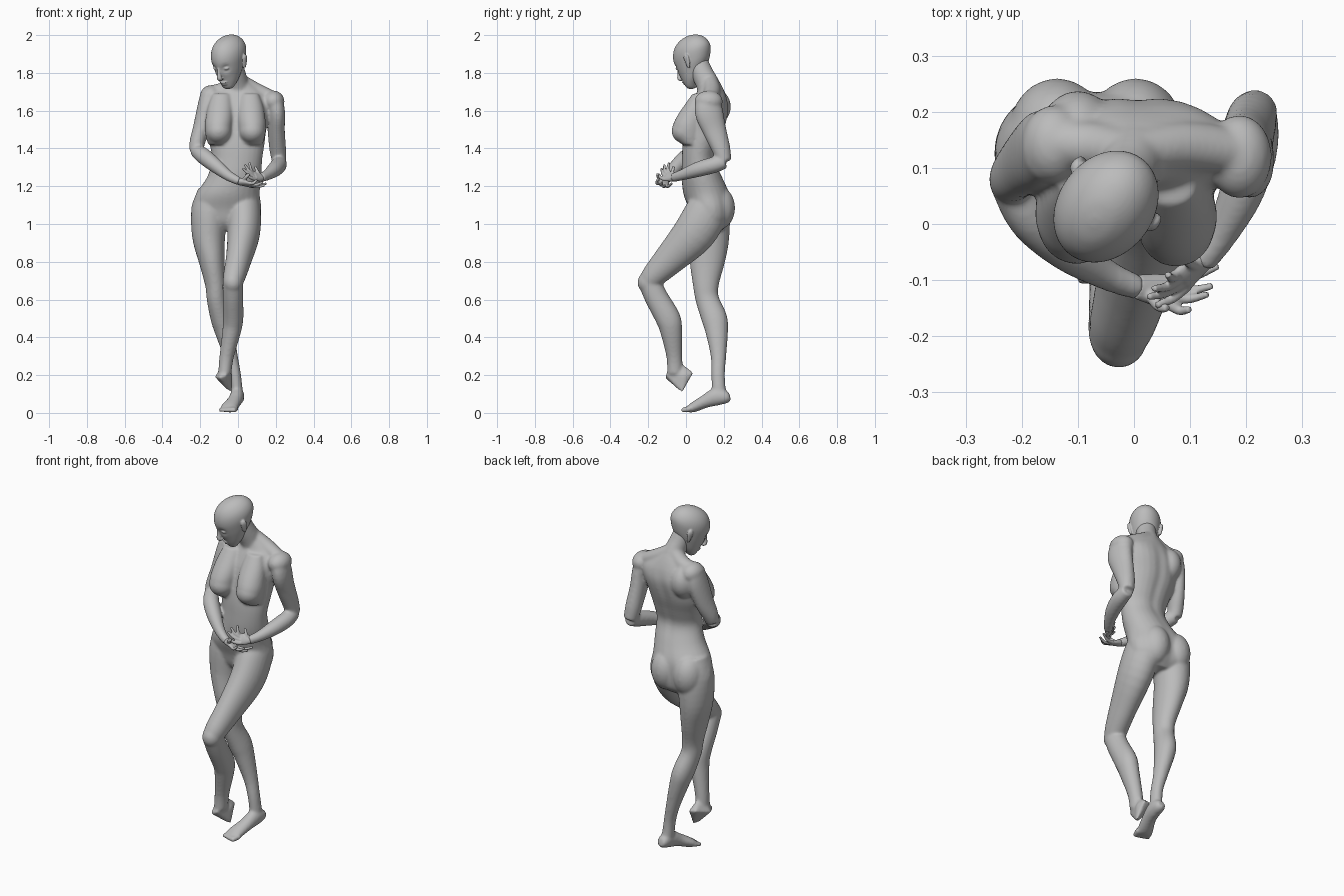
import bpy, bmesh, math
from mathutils import Vector, Matrix

if "Cube" in bpy.data.objects:
    bpy.data.objects.remove(bpy.data.objects["Cube"])

grey = bpy.data.materials.new("plain grey")
grey.use_nodes = True
grey.diffuse_color = (0.5, 0.5, 0.5, 1)
grey.node_tree.nodes["Principled BSDF"].inputs["Base Color"].default_value = (0.5, 0.5, 0.5, 1)


def catmull(p, t):
    a, b, c, d = p
    return 0.5 * (2 * b + (c - a) * t + (2 * a - 5 * b + 4 * c - d) * t * t + (3 * b - a - 3 * c + d) * t ** 3)


def loft(bm, stations, ref=(1, 0, 0), flat=False, n=28, steps=4):
    """Elliptical tube through (x, y, z, half width, half depth, groove) stations."""
    st = [Vector(tuple(s) + ((s[3],) if len(s) == 4 else ()) + ((0,) if len(s) < 6 else ())) for s in stations]
    pts = []
    for i in range(len(st) - 1):
        quad = (st[max(i - 1, 0)], st[i], st[i + 1], st[min(i + 2, len(st) - 1)])
        pts += [catmull(quad, k / steps) for k in range(steps)]
    pts.append(st[-1])
    rings = []
    for i, p in enumerate(pts):
        t = Vector((0, 0, 1))
        if not flat:
            t = (Vector(pts[min(i + 1, len(pts) - 1)][:3]) - Vector(pts[max(i - 1, 0)][:3])).normalized()
        side = Vector(ref)
        side = (side - t * side.dot(t)).normalized()
        deep = t.cross(side)
        ring = []
        for k in range(n):
            a = 2 * math.pi * k / n
            g = 1 - p[5] * math.exp(-((a - math.pi / 2) / 0.2) ** 2)
            ring.append(bm.verts.new(Vector(p[:3]) + side * p[3] * math.cos(a) + deep * p[4] * g * math.sin(a)))
        rings.append(ring)
    for r, s in zip(rings, rings[1:]):
        for k in range(n):
            bm.faces.new((r[k], r[(k + 1) % n], s[(k + 1) % n], s[k]))
    bm.faces.new(rings[0][::-1])
    bm.faces.new(rings[-1])


def ball(bm, c, r):
    m = Matrix.Translation(c) @ Matrix.Diagonal((*r, 1))
    bmesh.ops.create_uvsphere(bm, u_segments=24, v_segments=16, radius=1, matrix=m)


def finish(name, bm, voxel, smooth):
    """Fuse the overlapping parts into one smooth skin."""
    bmesh.ops.recalc_face_normals(bm, faces=bm.faces)
    me = bpy.data.meshes.new(name)
    bm.to_mesh(me)
    bm.free()
    me.materials.append(grey)
    ob = bpy.data.objects.new(name, me)
    bpy.context.collection.objects.link(ob)
    rm = ob.modifiers.new("fuse", 'REMESH')
    rm.mode, rm.voxel_size, rm.use_smooth_shade = 'VOXEL', voxel, True
    sm = ob.modifiers.new("soften", 'SMOOTH')
    sm.factor, sm.iterations = 0.5, smooth


# ---- body: torso, limbs and feet ----
bm = bmesh.new()
loft(bm, [(-.065, .13, .965, .1, .06), (-.065, .135, 1.01, .17, .1, .1), (-.062, .13, 1.08, .186, .115, .1),
          (-.053, .11, 1.16, .168, .124, .05), (-.02, .085, 1.25, .143, .108, .03), (-.005, .068, 1.34, .133, .09, .08),
          (-.005, .08, 1.42, .145, .098, .1), (-.01, .103, 1.51, .162, .107, .1), (.005, .122, 1.6, .172, .107, .09),
          (.015, .13, 1.66, .165, .09, .05), (.01, .132, 1.71, .115, .068), (.005, .125, 1.75, .06, .055)], flat=True)
for x in (-.137, .003):                                 # buttocks
    ball(bm, (x, .165, 1.085), (.086, .095, .118))
for x, y in ((-.103, .005), (.075, 0)):                 # breasts
    ball(bm, (x, y, 1.492), (.07, .077, .068))
    loft(bm, [(x * .85, y + .065, 1.69, .045, .03), (x * .9, y + .05, 1.63, .064, .058), (x * .95, y + .03, 1.57, .072, .078),
              (x, y + .014, 1.52, .073, .084), (x, y + .012, 1.47, .069, .08), (x, y + .03, 1.42, .055, .05)], flat=True)
ball(bm, (-.1, .142, 1.62), (.075, .096, .1))           # right shoulder blade
for tip in ((-.145, .145, 1.692, .042), (.17, .13, 1.668, .042)):     # shoulder slopes
    loft(bm, [(-.003, .125, 1.765, .04), (tip[0] * .5, .138, 1.708, .045), tip], ref=(0, 1, 0))
loft(bm, [(.008, .14, 1.67, .07, .07), (0, .115, 1.74, .057, .062), (-.015, .085, 1.8, .054, .058),
          (-.03, .06, 1.86, .052, .056)])               # neck
# arms
ball(bm, (.188, .12, 1.65), (.058, .075, .056))
loft(bm, [(.185, .12, 1.66, .05, .066), (.2, .122, 1.59, .048, .076),
          (.202, .15, 1.5, .045, .064), (.21, .185, 1.4, .044, .05), (.218, .203, 1.33, .038, .038)], ref=(1, .2, 0))
loft(bm, [(.218, .208, 1.33, .036), (.215, .145, 1.312, .043), (.193, .06, 1.288, .04),
          (.155, -.02, 1.26, .029), (.12, -.07, 1.245, .024)])
ball(bm, (-.143, .142, 1.678), (.058, .07, .057))
loft(bm, [(-.152, .138, 1.69, .046, .062), (-.17, .132, 1.62, .045, .07),
          (-.195, .11, 1.51, .043, .06), (-.216, .085, 1.43, .041, .047), (-.221, .072, 1.385, .037)])
loft(bm, [(-.221, .075, 1.39, .037), (-.183, .012, 1.36, .043), (-.12, -.045, 1.31, .039),
          (-.05, -.09, 1.255, .028), (.01, -.115, 1.225, .022)], ref=(0, 1, 0))
# legs
loft(bm, [(-.135, .12, 1.18, .075, .085), (-.15, .125, 1.07, .097, .105), (-.155, .125, .93, .087, .104),
          (-.138, .112, .8, .068, .093), (-.12, .105, .68, .054, .069), (-.113, .113, .6, .052, .062), (-.09, .15, .5, .055, .068),
          (-.072, .163, .43, .05, .06), (-.038, .172, .3, .037, .041), (-.015, .17, .2, .031, .036),
          (-.005, .175, .1, .032, .038)])
loft(bm, [(.02, .13, 1.17, .075, .085), (.03, .11, 1.07, .09, .112), (.03, .042, .95, .086, .112), (.005, -.08, .82, .069, .086),
          (-.018, -.167, .73, .06, .066), (-.028, -.195, .69, .053, .058)])
ball(bm, (-.027, -.197, .69), (.053, .06, .06))         # bent knee
loft(bm, [(-.028, -.192, .69, .054, .06), (-.027, -.156, .61, .054, .062), (-.026, -.095, .5, .054, .066),
          (-.034, -.078, .43, .049, .058), (-.06, -.062, .3, .038, .042), (-.07, -.058, .21, .035, .042)])
# standing foot with toes
loft(bm, [(.002, .232, .09, .022, .022), (.0, .21, .085, .033, .036), (-.005, .16, .085, .037, .047),
          (-.02, .1, .06, .038, .035), (-.045, .04, .03, .045, .027), (-.055, .012, .019, .042, .017)])
for i in range(5):
    x, y, r = -.022 - i * .0175, -.02 + i * .005, .015 - i * .001
    loft(bm, [(x + .012, y + .045, .022, r), (x, y + .01, .016, r), (x - .003, y - .006, .014, r * .8)], n=12)
# lifted foot
hull = [bm.verts.new(v) for v in ((-.1, -.113, .185), (-.06, -.108, .2), (-.124, -.05, .19), (-.085, .033, .215),
        (-.043, .038, .21), (-.028, -.01, .2), (-.032, -.02, .106), (-.06, -.035, .122), (-.08, -.06, .26), (-.06, -.02, .26))]
bmesh.ops.convex_hull(bm, input=hull)
finish("body", bm, .007, 10)

# ---- head, shaped facing -y then bowed and turned ----
bm = bmesh.new()
loft(bm, [(0, -.072, -.163, .018, .015), (0, -.07, -.15, .034, .032), (0, -.053, -.125, .05, .055),
          (0, -.036, -.09, .064, .076), (0, -.018, -.05, .076, .1), (0, -.003, 0, .085, .115), (0, .002, .04, .08, .107),
          (0, .003, .072, .061, .083), (0, .003, .092, .034, .047), (0, .003, .099, .008, .01)], flat=True, n=48)
for v in bm.verts:                                      # eye sockets
    for s in (-1, 1):
        d = (v.co - Vector((s * .036, -.105, -.035))).length
        v.co.y += .012 * math.exp(-(d / .02) ** 2)
loft(bm, [(0, -.108, -.02, .007, .01), (0, -.122, -.055, .009, .012), (0, -.132, -.08, .014, .012),
          (0, -.118, -.09, .012, .008)])                # nose
ball(bm, (0, -.107, -.112), (.024, .012, .006))         # lips
ball(bm, (0, -.104, -.124), (.02, .012, .007))
for s in (-1, 1):
    ball(bm, (s * .034, -.094, -.036), (.017, .014, .009))     # eyes
    loft(bm, [(s * .077, .0, -.078, .006, .007), (s * .083, .008, -.05, .008, .014),
              (s * .088, .014, -.022, .008, .016), (s * .086, .01, -.008, .004, .008)])   # ears
pose = Matrix.Translation((-.047, .035, 1.898)) @ Matrix.Rotation(math.radians(-37), 4, 'Z') @ Matrix.Rotation(math.radians(25), 4, 'X')
bm.transform(pose)
finish("head", bm, .004, 4)


# ---- hands ----
def hand(name, wrist, palm, across, thumb, tips, lift):
    bm = bmesh.new()
    w, p, a = Vector(wrist), Vector(palm), Vector(across)
    mid = w.lerp(p, .55)
    loft(bm, [(*w, .022, .02), (*mid, .03, .015), (*p, .033, .012)], ref=a)
    for i, tip in enumerate(tips):
        base = p + a * (.024 - .016 * i)
        bend = base.lerp(Vector(tip), .5) + Vector((0, -.006, lift))
        loft(bm, [(*base, .01), (*bend, .0085), (*tip, .006)], ref=a, n=12)
    base = w.lerp(p, .3)
    bend = base.lerp(Vector(thumb), .55) + a * .012
    loft(bm, [(*base, .013), (*bend, .01), (*thumb, .007)], ref=a, n=12)
    finish(name, bm, .0035, 2)


hand("left_hand", (.125, -.06, 1.246), (.085, -.1, 1.255), (.45, -.4, -.8), (.09, -.065, 1.305),
     [(.04, -.145, 1.265), (.025, -.13, 1.295), (.035, -.115, 1.315), (.06, -.09, 1.325)], -.006)
hand("right_hand", (.005, -.112, 1.226), (.065, -.122, 1.208), (0, -.95, .3), (.06, -.15, 1.265),
     [(.1, -.152, 1.235), (.132, -.125, 1.222), (.14, -.11, 1.205), (.15, -.075, 1.215)], -.008)
